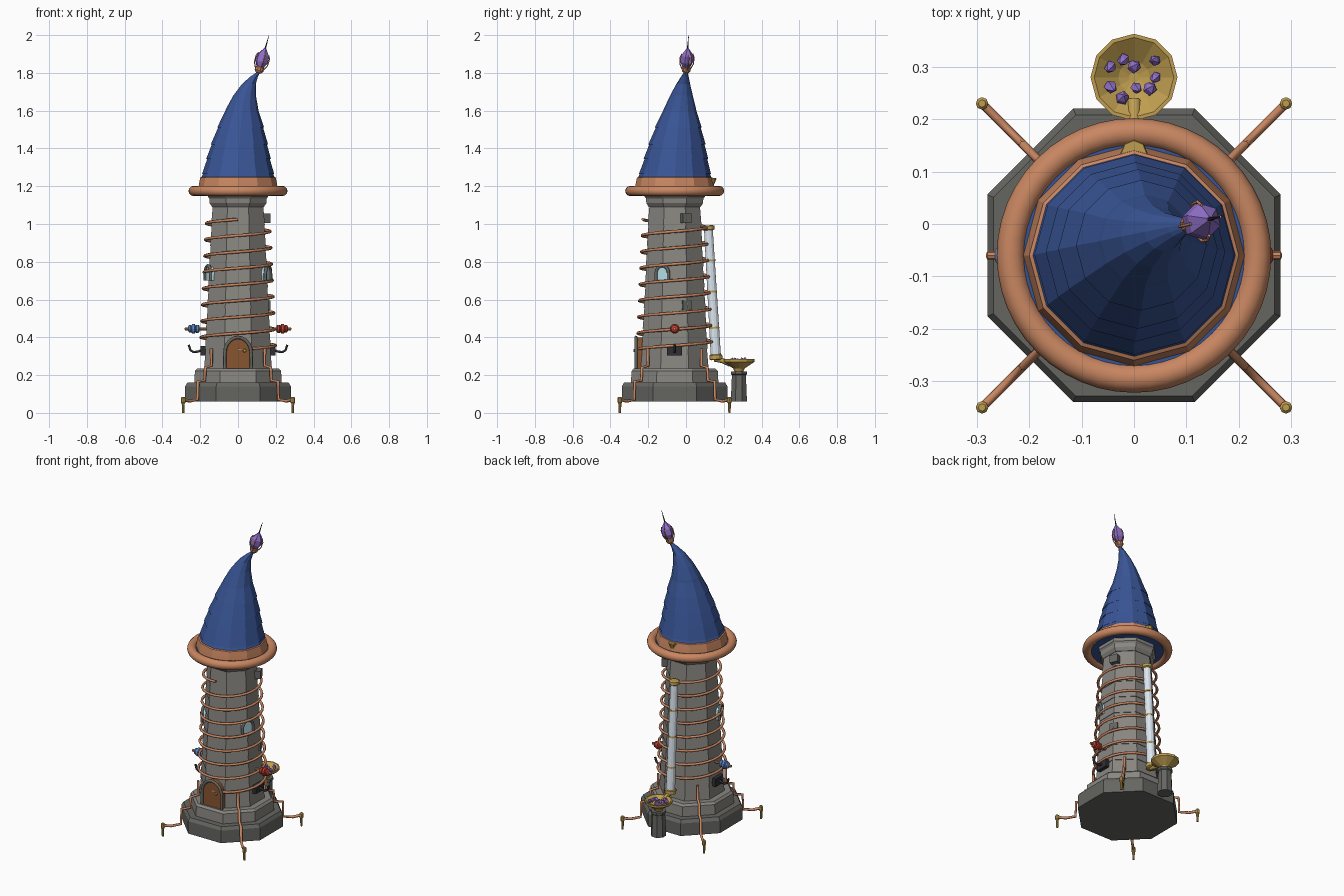
import bpy, bmesh, random
from math import sin, cos, pi, radians
from mathutils import Vector, Matrix

if "Cube" in bpy.data.objects:
    bpy.data.objects.remove(bpy.data.objects["Cube"])

random.seed(4)
CY = -0.06                      # tower axis in y
OCT = 1 / cos(pi / 8)           # apothem to corner radius


def mat(name, r, g, b):
    m = bpy.data.materials.new(name)
    m.diffuse_color = (r, g, b, 1)
    m.use_nodes = True
    m.node_tree.nodes["Principled BSDF"].inputs["Base Color"].default_value = m.diffuse_color
    return m


COPPER = mat("copper", .58, .24, .12)
BRASS = mat("brass", .52, .34, .08)
BLUE = mat("roof_blue", .04, .09, .30)
STONE = mat("stone", .25, .24, .22)
DARK = mat("dark_stone", .13, .13, .12)
IRON = mat("iron", .03, .03, .035)
WOOD = mat("wood", .25, .09, .03)
GLASS = mat("glass", .72, .80, .88)
PANE = mat("pane", .45, .72, .80)
PURPLE = mat("crystal", .28, .16, .58)
RED = mat("red", .5, .05, .03)
SKY = mat("blue_knob", .12, .25, .6)


def finish(name, bm, m, smooth=False):
    bmesh.ops.recalc_face_normals(bm, faces=bm.faces)
    me = bpy.data.meshes.new(name)
    bm.to_mesh(me)
    bm.free()
    for p in me.polygons:
        p.use_smooth = smooth
    me.materials.append(m)
    ob = bpy.data.objects.new(name, me)
    bpy.context.collection.objects.link(ob)
    return ob


def lathe(name, rings, n, m, loc=(0, 0, 0), axis=(0, 0, 1), phase=0.0):
    """rings: (z, r) or (z, r, cx, cy); local z is turned to axis"""
    M = Matrix.Translation(loc) @ Vector(axis).to_track_quat('Z', 'Y').to_matrix().to_4x4()
    if tuple(axis) == (0, 0, 1):
        M = Matrix.Translation(loc)
    bm = bmesh.new()
    loops = []
    for r in rings:
        cx, cy = r[2:] if len(r) > 2 else (0, 0)
        loops.append([bm.verts.new(M @ Vector((cx + r[1] * cos(phase + 2 * pi * k / n),
                                               cy + r[1] * sin(phase + 2 * pi * k / n), r[0])))
                      for k in range(n)])
    for a, b in zip(loops, loops[1:]):
        for k in range(n):
            bm.faces.new((a[k], a[(k + 1) % n], b[(k + 1) % n], b[k]))
    bm.faces.new(loops[0][::-1])
    bm.faces.new(loops[-1])
    return finish(name, bm, m)


def tube(name, pts, r, m, res=1):
    cu = bpy.data.curves.new(name, 'CURVE')
    cu.dimensions = '3D'
    cu.bevel_depth, cu.bevel_resolution, cu.use_fill_caps = r, res, True
    sp = cu.splines.new('POLY')
    sp.points.add(len(pts) - 1)
    for p, q in zip(sp.points, pts):
        p.co = (*q, 1)
    tmp = bpy.data.objects.new(name + "_path", cu)
    me = bpy.data.meshes.new_from_object(tmp)
    bpy.data.objects.remove(tmp)
    me.name = name
    me.materials.clear()
    me.materials.append(m)
    ob = bpy.data.objects.new(name, me)
    bpy.context.collection.objects.link(ob)


def block(name, size, loc, m, rot=0.0):
    bm = bmesh.new()
    bmesh.ops.create_cube(bm, size=1, matrix=Matrix.Translation(loc) @ Matrix.Rotation(rot, 4, 'Z')
                          @ Matrix.Diagonal((*size, 1)))
    return finish(name, bm, m)


def arch(name, w, h, depth, radius, z, ang, m, frame_m):
    """arched panel facing outwards at angle ang, with a frame round it"""
    rise = min(w * 1.2, h * .6)
    out = [(-w, 0)] + [(-w * cos(pi * k / 10), h - rise + rise * sin(pi * k / 10))
                       for k in range(11)] + [(w, 0)]
    M = Matrix.Translation((0, CY, z)) @ Matrix.Rotation(ang, 4, 'Z')
    bm = bmesh.new()
    f = bm.faces.new([bm.verts.new(M @ Vector((radius - depth, a, b))) for a, b in out])
    ex = bmesh.ops.extrude_face_region(bm, geom=[f])
    shift = M.to_3x3() @ Vector((depth, 0, 0))
    bmesh.ops.translate(bm, vec=shift, verts=[v for v in ex['geom'] if isinstance(v, bmesh.types.BMVert)])
    finish(name, bm, m)
    tube(name + "_frame", [M @ Vector((radius, a, b)) for a, b in out], .009, frame_m)


# stepped octagonal base
lathe("base_plinth", [(.06, .28 * OCT), (.14, .28 * OCT), (.16, .268 * OCT)], 8, DARK, (0, CY, 0), phase=pi / 8)
lathe("base_step", [(.155, .232 * OCT), (.222, .228 * OCT), (.235, .216 * OCT)], 8, STONE, (0, CY, 0), phase=pi / 8)

# tapering shaft in stone courses
rings, N = [], 8
for i in range(N):
    z0, z1 = .23 + i * .87 / N, .23 + (i + 1) * .87 / N
    a = .18 - .043 * i / N
    rings += [(z0, a * OCT), (z1, (a - .009) * OCT)]
lathe("tower_shaft", rings, 8, STONE, (0, CY, 0), phase=pi / 8)
lathe("tower_cap", [(1.09, .137 * OCT), (1.11, .15 * OCT), (1.135, .152 * OCT), (1.145, .16 * OCT), (1.18, .16 * OCT)],
      8, STONE, (0, CY, 0), phase=pi / 8)
for z in (.57, 1.03):
    a = pi / 8
    block("loose_stone", (.04, .05, .05), (.155 * cos(a), CY + .155 * sin(a), z), DARK, a)

# roof: brim ring, band and bent tiered cone
bm = bmesh.new()
n, k = 48, 12
grid = [[bm.verts.new(((.235 + .027 * cos(2 * pi * j / k)) * cos(2 * pi * i / n),
                       CY + (.235 + .027 * cos(2 * pi * j / k)) * sin(2 * pi * i / n),
                       1.175 + .027 * sin(2 * pi * j / k))) for j in range(k)] for i in range(n)]
for i in range(n):
    for j in range(k):
        bm.faces.new((grid[i][j], grid[(i + 1) % n][j], grid[(i + 1) % n][(j + 1) % k], grid[i][(j + 1) % k]))
finish("roof_brim", bm, COPPER, True)
lathe("roof_underside", [(1.165, .225), (1.185, .225)], 24, BLUE, (0, CY, 0))
lathe("roof_band", [(1.18, .212), (1.215, .206), (1.245, .2), (1.25, .19)], 12, COPPER, (0, CY, 0))

KEY = [(1.24, .192, 0, -.06), (1.35, .165, .003, -.053), (1.46, .137, .01, -.045), (1.61, .085, .022, -.032),
       (1.68, .06, .035, -.024), (1.74, .037, .057, -.015), (1.78, .02, .085, -.006), (1.805, .009, .11, 0)]


def roof_at(z):
    for a, b in zip(KEY, KEY[1:]):
        if z <= b[0]:
            t = (z - a[0]) / (b[0] - a[0])
            return tuple(p + (q - p) * t for p, q in zip(a, b))
    return KEY[-1]


rings = []
tiers = [1.24, 1.265, 1.345, 1.42, 1.51, 1.59]
for lo, hi in zip(tiers, tiers[1:]):
    z, r, x, y = roof_at(lo)
    rings.append((z, r + .005, x, y))
    z, r, x, y = roof_at(hi)
    rings.append((z + .004, r - .002, x, y))
rings += KEY[3:]
lathe("roof_cone", rings, 12, BLUE)

# finial crystal held by copper claws, with a needle
tip, d = Vector((.108, 0, 1.80)), Vector((.28, .07, 1)).normalized()
lathe("finial_collar", [(0, .014), (.012, .024), (.03, .024), (.035, .018)], 10, COPPER, tip, d)
lathe("finial_crystal", [(.02, .014), (.06, .035), (.095, .034), (.135, .006)], 6, PURPLE, tip, d)
lathe("finial_needle", [(.12, .005), (.207, .001)], 6, IRON, tip, d)
q = d.to_track_quat('Z', 'Y')
for i in range(4):
    e = Vector((cos(i * pi / 2), sin(i * pi / 2), 0))
    tube("finial_claw", [tip + q @ (e * r + Vector((0, 0, z)))
                         for z, r in ((.02, .022), (.05, .037), (.085, .038), (.105, .03))], .003, COPPER)

# copper coil winding up the shaft
turns, pts = 8, []
for i in range(turns * 28 + 1):
    t = i / (turns * 28)
    a = -pi / 2 + 2 * pi * turns * t
    r = .2 - .032 * t
    pts.append((r * cos(a), CY + r * sin(a), .335 + .69 * t))
tube("copper_coil", pts, .008, COPPER)

# diagonal drain pipes stepping down the base, with brass spouts
for sx in (-1, 1):
    for sy in (-1, 1):
        path = [(.2, .34), (.2, .25), (.245, .24), (.25, .172), (.3, .165), (.303, .07), (.36, .062), (.41, .07)]
        tube("drain_pipe", [(sx * r * .707, CY + sy * r * .707, z) for r, z in path], .0085, COPPER)
        lathe("drain_spout", [(0, .006), (.05, .008), (.055, .012), (.08, .012), (.085, .007)], 8, BRASS,
              (sx * .29, CY + sy * .29, 0))

# arched door and side windows
arch("door", .07, .165, .05, .205, .235, -pi / 2, WOOD, DARK)
lathe("door_knob", [(0, .005), (.006, .01), (.014, .007)], 8, BRASS, (.035, CY - .205, .33), (0, -1, 0))
for a in (-pi / 8, pi + pi / 8):
    arch("window", .036, .08, .04, .172, .70, a, PANE, DARK)

# knobs and hooks on both sides
for s, m in ((1, RED), (-1, SKY)):
    lathe("side_rod", [(0, .008), (.13, .008), (.132, .004)], 8, COPPER, (s * .15, CY, .445), (s, 0, 0))
    lathe("side_knob", [(0, .014), (.006, .021), (.018, .021), (.021, .017), (.026, .026), (.04, .026), (.043, .018),
                        (.048, .021), (.056, .019), (.062, .01)], 12, m, (s * .203, CY, .445), (s, 0, 0))
    block("hook_plate", (.035, .08, .05), (s * .18, CY, .33), IRON)
    tube("hook", [(s * x, CY, z) for x, z in ((.19, .335), (.21, .325), (.235, .322), (.252, .332), (.261, .36))],
         .007, IRON)

# glass pipe on the back with brass fittings
lo, hi = Vector((0, .158, .30)), Vector((0, .118, .985))
ax, L = (hi - lo).normalized(), (hi - lo).length
lathe("glass_pipe", [(0, .027), (L, .023)], 12, GLASS, lo, ax)
for t in (.22, .5, .74):
    lathe("pipe_ring", [(-.005, .027), (.005, .027)], 12, BRASS, lo + ax * L * t, ax)
lathe("pipe_cap", [(-.018, .026), (-.014, .032), (.004, .032), (.008, .024)], 12, BRASS, hi, ax)
lathe("pipe_foot", [(-.02, .026), (-.016, .034), (.006, .034), (.01, .026)], 12, BRASS, lo, ax)
tube("chute", [(0, .15, .285), (0, .19, .278), (0, .235, .258)], .014, BRASS, 2)
lathe("roof_funnel", [(1.195, .008), (1.238, .026), (1.243, .024)], 8, BRASS, (0, .135, 0))

# pedestal, funnel bowl and the crystals in it
lathe("bowl_pedestal", [(.06, .046), (.09, .045), (.2, .04), (.205, .046), (.22, .046)], 8, DARK, (0, .28, 0), phase=pi / 8)
lathe("bowl", [(.215, .022), (.235, .03), (.27, .082), (.284, .083), (.284, .076), (.25, .03), (.243, .01)],
      12, BRASS, (0, .28, 0), phase=pi / 2)
for x, y in ((-.045, .3), (-.02, .314), (0, .3), (.04, .312), (.041, .28), (.03, .258), (.004, .26),
             (-.022, .241), (-.045, .262)):
    tilt = (random.uniform(-.6, .6), random.uniform(-.6, .6), 1)
    r = random.uniform(.009, .014)
    lathe("bowl_crystal", [(-.014, .004), (-.004, r), (.008, r * .9), (.018, .002)], 5, PURPLE,
          (x, y, .252 + .5 * Vector((x, y - .28)).length), tilt)
